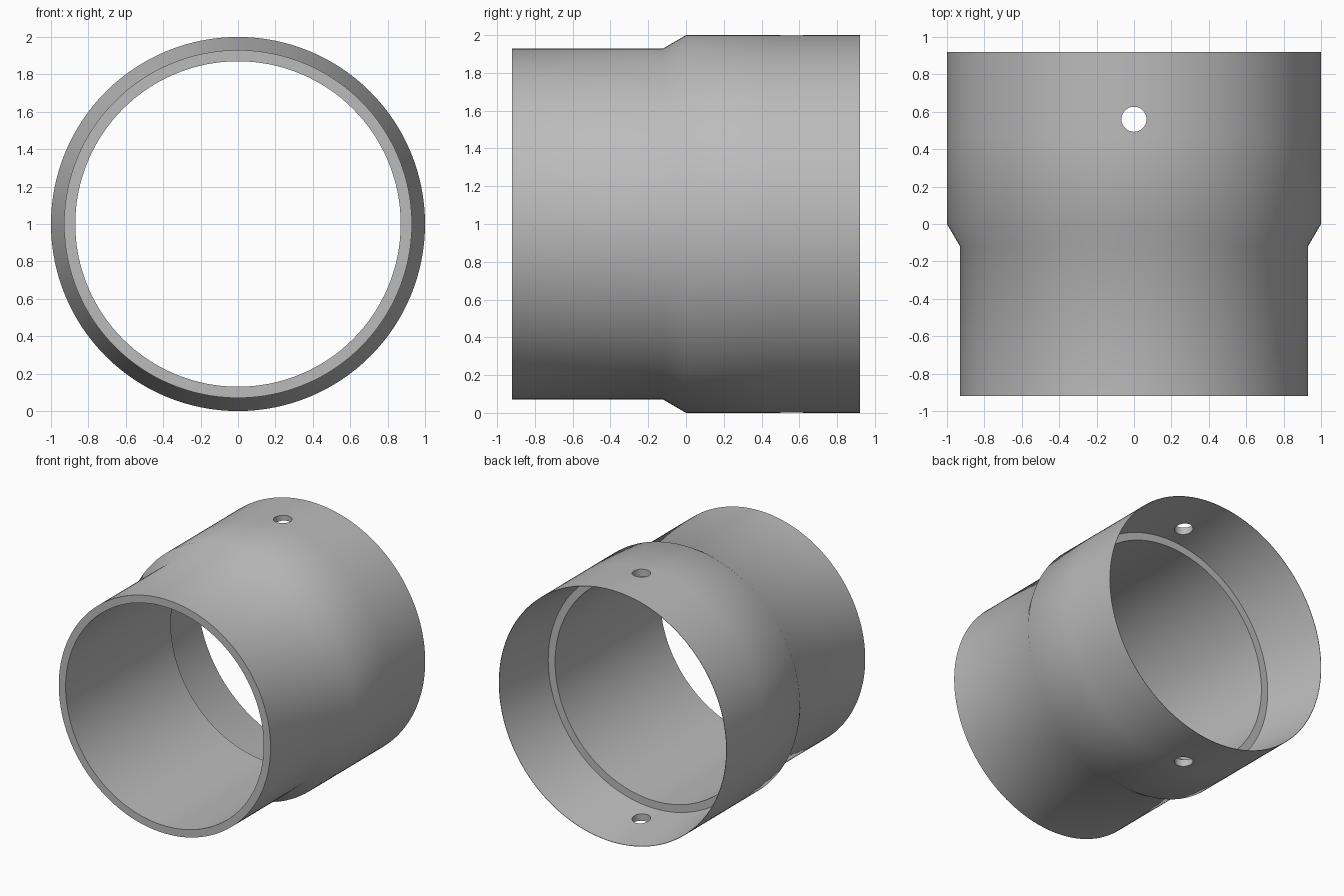
import bpy
import bmesh
import math
from mathutils import Matrix

if "Cube" in bpy.data.objects:
    bpy.data.objects.remove(bpy.data.objects["Cube"], do_unlink=True)

SEGMENTS = 128

# Single grey material
grey = bpy.data.materials.new("plain grey")
grey.use_nodes = True
colour = (0.5, 0.5, 0.5, 1)
grey.diffuse_color = colour
grey.node_tree.nodes["Principled BSDF"].inputs["Base Color"].default_value = colour


def new_object(name, bm):
    bmesh.ops.recalc_face_normals(bm, faces=bm.faces)
    mesh = bpy.data.meshes.new(name)
    bm.to_mesh(mesh)
    bm.free()
    mesh.materials.append(grey)
    obj = bpy.data.objects.new(name, mesh)
    bpy.context.collection.objects.link(obj)
    return obj


def lathe(name, profile):
    """Spin a closed (y, radius) profile around the y axis."""
    bm = bmesh.new()
    rings = []
    for y, r in profile:
        angles = [2 * math.pi * i / SEGMENTS for i in range(SEGMENTS)]
        rings.append([bm.verts.new((r * math.cos(a), y, 1 + r * math.sin(a)))
                      for a in angles])
    for k, ring in enumerate(rings):
        after = rings[(k + 1) % len(rings)]
        for i in range(SEGMENTS):
            j = (i + 1) % SEGMENTS
            bm.faces.new((ring[i], ring[j], after[j], after[i]))
    return new_object(name, bm)


# Sleeve: narrow spigot, flared shoulder, wide socket tapering to a thin rim
profile = [
    (-0.92, 0.87), (-0.92, 0.93), (-0.12, 0.93), (0, 1.0),
    (0.46, 1.0), (0.66, 1.0), (0.92, 1.0),
    (0.92, 0.997), (0.4, 0.93), (0.4, 0.87),
]
sleeve = lathe("pipe_sleeve", profile)

# Vertical drill through the top and bottom of the socket
bm = bmesh.new()
bmesh.ops.create_cone(bm, cap_ends=True, segments=32, radius1=0.067,
                      radius2=0.067, depth=3,
                      matrix=Matrix.Translation((0, 0.56, 1)))
drill = new_object("screw_hole_cutter", bm)
drill.hide_render = True

cut = sleeve.modifiers.new("screw_holes", 'BOOLEAN')
cut.operation = 'DIFFERENCE'
cut.solver = 'EXACT'
cut.object = drill

bpy.ops.object.select_all(action='DESELECT')
sleeve.select_set(True)
bpy.context.view_layer.objects.active = sleeve
bpy.ops.object.modifier_apply(modifier=cut.name)
bpy.data.objects.remove(drill, do_unlink=True)

# Smooth walls with crisp rims
bpy.ops.object.shade_smooth_by_angle(angle=math.radians(35))
